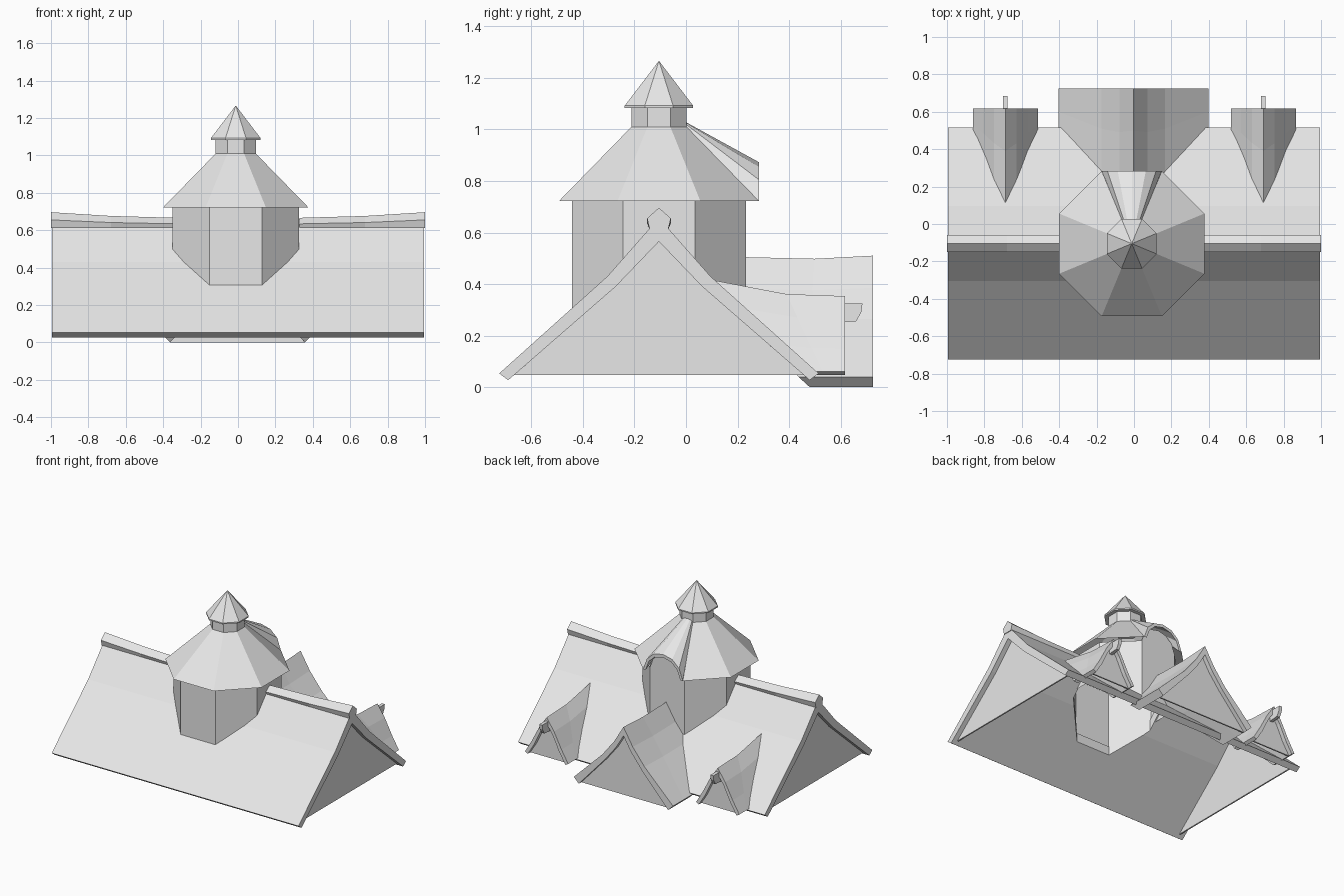
import bpy, bmesh
from math import pi, cos, sin

cube = bpy.data.objects.get("Cube")
if cube:
    bpy.data.objects.remove(cube, do_unlink=True)

GREY = (0.8, 0.8, 0.8, 1)
mat = bpy.data.materials.new("light_grey")
mat.use_nodes = True
mat.diffuse_color = GREY
mat.node_tree.nodes["Principled BSDF"].inputs["Base Color"].default_value = GREY

TX, TY = -0.012, -0.105          # turret axis; TY is also the main ridge line


def loft(name, rings, caps=True, skip=()):
    """Skin a list of equal closed loops; skip leaves out chosen strips."""
    bm = bmesh.new()
    rows = [[bm.verts.new(p) for p in ring] for ring in rings]
    n = len(rows[0])
    for a, b in zip(rows, rows[1:]):
        for i in range(n):
            if i not in skip:
                j = (i + 1) % n
                bm.faces.new((a[i], a[j], b[j], b[i]))
    if caps:
        bm.faces.new(rows[0])
        bm.faces.new(rows[-1])
    bmesh.ops.recalc_face_normals(bm, faces=bm.faces)
    mesh = bpy.data.meshes.new(name)
    bm.to_mesh(mesh)
    bm.free()
    mesh.materials.append(mat)
    ob = bpy.data.objects.new(name, mesh)
    bpy.context.collection.objects.link(ob)
    return ob


def mirrored(half):
    """Turn an apex-to-eave half profile into an eave-to-eave one."""
    return [(-d, z) for d, z in half[:0:-1]] + list(half)


def shell(outer, inner):
    return mirrored(outer) + mirrored(inner)[::-1]


def octagon(apothem, z):
    r = apothem / cos(pi / 8)
    return [(TX + r * cos(pi / 8 + i * pi / 4), TY + r * sin(pi / 8 + i * pi / 4), z)
            for i in range(8)]


def roof_y(z):
    """Back slope position at a given height."""
    return 0.515 - (z - 0.05) / 0.907 if z < 0.43 else 0.096 - (z - 0.43) / 1.13


def roof_z(y):
    d = abs(y - TY)
    return 0.657 - 1.13 * d if d < 0.2 else 0.43 - 0.907 * (d - 0.2)


# Main roof with an opening under the turret
main_outer = [(0, 0.657), (0.2, 0.43), (0.62, 0.053)]
main_inner = [(0, 0.565), (0.168, 0.39), (0.585, 0.027)]
roof = loft("main_roof", [[(x, TY + d, z) for d, z in shell(main_outer, main_inner)]
                          for x in (-0.995, 0.995)])
cutter = loft("turret_cutter", [octagon(0.33, -0.2), octagon(0.33, 0.9)])
cutter.hide_render = True
cut = roof.modifiers.new("opening", "BOOLEAN")
cut.operation = "DIFFERENCE"
cut.object = cutter
cut.solver = "EXACT"
bpy.context.view_layer.objects.active = roof
bpy.ops.object.modifier_apply(modifier=cut.name)
bpy.data.objects.remove(cutter, do_unlink=True)

# Gable end walls and sagging ridge caps
wall = mirrored(main_inner[:2] + [(0.562, 0.047)])
for side, s in (("left", 1), ("right", -1)):
    loft(side + "_gable_wall", [[(s * x, TY + d, z) for d, z in wall]
                                for x in (0.95, 0.96)])
    rings = []
    for x, lift in ((0.33, 0), (0.68, 0.01), (1.0, 0.03)):
        rings.append([(s * x, TY + d, z) for d, z in (
            (-0.036, 0.612), (-0.046, 0.634 + lift * 0.7), (0, 0.666 + lift),
            (0.046, 0.634 + lift * 0.7), (0.036, 0.612))])
    loft(side + "_ridge_cap", rings)

# Turret walls that end just under the roof surface
top = octagon(0.338, 0.722)
loft("turret_walls", [[(x, y, roof_z(y) - 0.03) for x, y, z in top], top], caps=False)

# Turret roof, open at the back where the hood sits
loft("turret_roof", [octagon(0.388, 0.722), octagon(0.107, 1.01)], caps=False, skip=(1,))
loft("turret_neck_and_cap", [octagon(0.107, 1.0), octagon(0.107, 1.083),
                             octagon(0.133, 1.083), octagon(0.133, 1.092),
                             octagon(0.001, 1.265)])

# Arched hood over the back of the turret
arch = [(0, 0.873), (0.075, 0.855), (0.13, 0.805), (0.16, 0.722)]
arch_in = [(0, 0.85), (0.067, 0.834), (0.115, 0.79), (0.14, 0.722)]


def hood_ring(y, k, base, rise):
    return [(TX + d * k, y, base + (z - 0.722) * rise)
            for d, z in shell(arch, arch_in)]


loft("turret_hood", [hood_ring(0.0, 0.277, 1.01, 0.12), hood_ring(0.283, 1, 0.722, 1)])
loft("hood_back_wall", [[(TX + d, y, z) for d, z in mirrored(arch_in)]
                        for y in (0.225, 0.233)])


def dormer(name, cx, end, outer, inner, lift, clamp, base):
    """Flared gable roof running back into the main slope, with its end wall."""
    height = outer[0][1] - base
    rings = []
    for t, amount in ((0, lift[0]), (0.57, lift[1]), (1, 0)):
        ring = []
        for d, z in shell(outer, inner):
            f = max(0, (z - base) / height)
            start = max(roof_y(z + lift[0] * f) - 0.02, clamp)
            start -= 0.07 * (1 - f)
            ring.append((cx + d, start + (end - start) * t, z + amount * f))
        rings.append(ring)
    loft(name + "_roof", rings)
    loft(name + "_gable_wall", [[(cx + d, y, z) for d, z in mirrored(inner)]
                                for y in (end - 0.04, end - 0.03)])


# Large back dormer
dormer("large_dormer", -0.003, 0.725,
       [(0, 0.51), (0.075, 0.385), (0.17, 0.265), (0.40, 0.04)],
       [(0, 0.445), (0.06, 0.345), (0.147, 0.235), (0.36, 0)],
       (-0.005, -0.012), 0.2, 0.04)

# Two small back dormers with ridge brackets
for side, cx in (("left", 0.692), ("right", -0.688)):
    dormer(side + "_small_dormer", cx, 0.617,
           [(0, 0.353), (0.06, 0.265), (0.12, 0.15), (0.174, 0.06)],
           [(0, 0.305), (0.047, 0.24), (0.1, 0.13), (0.152, 0.047)],
           (0.065, 0.008), 0.0, 0.06)
    loft(side + "_ridge_bracket", [[(cx + d, y, z) for y, z in (
        (0.58, 0.325), (0.685, 0.325), (0.68, 0.29), (0.66, 0.255), (0.58, 0.25))]
        for d in (-0.012, 0.012)])
